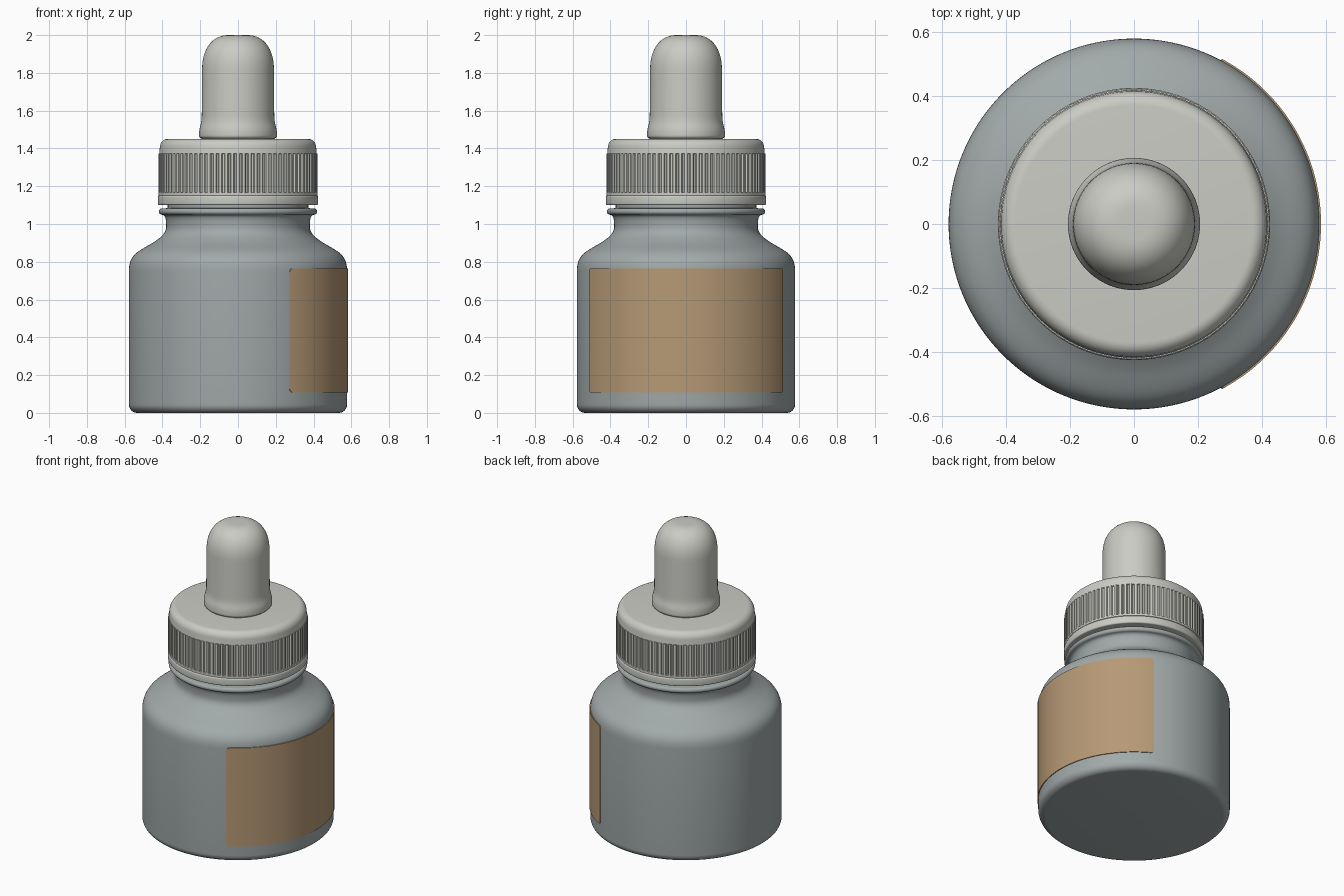
import bpy, bmesh, math

if "Cube" in bpy.data.objects:
    bpy.data.objects.remove(bpy.data.objects["Cube"])

def finish(name, bm, angle=35, color=None):
    bmesh.ops.recalc_face_normals(bm, faces=bm.faces)
    me = bpy.data.meshes.new(name)
    bm.to_mesh(me)
    bm.free()
    ob = bpy.data.objects.new(name, me)
    bpy.context.collection.objects.link(ob)
    if color:
        mat = bpy.data.materials.new(name + "_color")
        mat.diffuse_color = color
        mat.use_nodes = True
        mat.node_tree.nodes["Principled BSDF"].inputs["Base Color"].default_value = mat.diffuse_color
        me.materials.append(mat)
    bpy.ops.object.select_all(action='DESELECT')
    ob.select_set(True)
    bpy.context.view_layer.objects.active = ob
    bpy.ops.object.shade_smooth_by_angle(angle=math.radians(angle))
    return ob

def arc(cx, cz, rx, rz, a0, a1, n=8):
    angs = [math.radians(a0 + (a1 - a0) * i / n) for i in range(n + 1)]
    return [(cx + rx * math.cos(a), cz + rz * math.sin(a)) for a in angs]

def lathe(name, profile, seg=128, color=None):
    """Revolve (radius, z) points around z; r = 0 ends become poles."""
    bm = bmesh.new()
    rings = []
    for r, z in profile:
        if r < 1e-5:
            rings.append([bm.verts.new((0, 0, z))])
        else:
            rings.append([bm.verts.new((r * math.cos(math.tau * i / seg),
                                        r * math.sin(math.tau * i / seg), z)) for i in range(seg)])
    for a, b in zip(rings, rings[1:]):
        for i in range(seg):
            j = (i + 1) % seg
            vs = [a[i % len(a)], a[j % len(a)], b[j % len(b)], b[i % len(b)]]
            bm.faces.new(list(dict.fromkeys(vs)))
    return finish(name, bm, color=color)

def bezier(p0, p1, p2, p3, n=14):
    return [tuple((1-t)**3*a + 3*t*(1-t)**2*b + 3*t*t*(1-t)*c + t**3*d
                  for a, b, c, d in zip(p0, p1, p2, p3)) for t in (i / n for i in range(n + 1))]

# Bottle body: rounded foot, straight wall, S-curved shoulder, neck with flange
R = 0.578
body = [(0, 0)] + arc(R - 0.045, 0.045, 0.045, 0.045, -90, 0)
body += bezier((R, 0.75), (R, 0.84), (0.525, 0.857), (0.46, 0.895))
body += bezier((0.46, 0.895), (0.405, 0.93), (0.382, 0.95), (0.38, 0.985))[1:]
body += bezier((0.38, 0.985), (0.38, 1.03), (0.385, 1.047), (0.405, 1.05), 8)[1:]
body += arc(0.405, 1.066, 0.014, 0.016, -90, 90)
body += [(0.372, 1.084), (0.372, 1.25), (0, 1.25)]
lathe("bottle_body", body, color=(0.36, 0.40, 0.40, 1))

# Tamper ring below the cap
ring = [(0.375, 1.1)] + arc(0.415, 1.108, 0.009, 0.008, -90, 0, 4)
ring += arc(0.415, 1.143, 0.009, 0.008, 0, 90, 4) + [(0.375, 1.151), (0.375, 1.1)]
CREAM = (0.60, 0.60, 0.56, 1)
lathe("tamper_ring", ring, color=CREAM)

# Cap core with rounded top edge
cap = [(0, 1.148), (0.412, 1.148), (0.421, 1.152), (0.421, 1.166), (0.412, 1.168), (0.412, 1.37), (0.417, 1.372), (0.414, 1.405)]
cap += arc(0.370, 1.405, 0.044, 0.046, 0, 90)[1:] + [(0, 1.451)]
lathe("cap", cap, color=CREAM)

# Grip ribs around the cap
bm = bmesh.new()
RIBS = 84
step = math.tau / RIBS
for k in range(RIBS):
    cols = []
    for r, f in ((0.408, -0.42), (0.421, -0.22), (0.421, 0.22), (0.408, 0.42)):
        a = (k + f) * step
        cols.append([bm.verts.new((r * math.cos(a), r * math.sin(a), z)) for z in (1.164, 1.374)])
    for i in range(4):
        a, b = cols[i], cols[(i + 1) % 4]
        bm.faces.new((a[0], b[0], b[1], a[1]))
    bm.faces.new([c[0] for c in cols])
    bm.faces.new([c[1] for c in cols])
finish("cap_ribs", bm, 25, CREAM)

# Rubber dropper bulb with flared base and soft dome
bulb = [(0, 1.445), (0.195, 1.445)] + arc(0.191, 1.469, 0.015, 0.016, -80, 0, 6)
bulb += bezier((0.206, 1.475), (0.206, 1.52), (0.192, 1.52), (0.192, 1.58), 10)
bulb += bezier((0.190, 1.82), (0.190, 1.93), (0.135, 2.0), (0.05, 2.0), 16) + [(0, 2.0)]
lathe("dropper_bulb", bulb, 96, CREAM)

# Curved label wrapping the +x side, with rounded corners
bm = bmesh.new()
HALF, Z0, Z1, C, RO, RI = math.radians(62), 0.108, 0.765, 0.022, 0.583, 0.572
edge = [C * (1 - math.cos(math.radians(15 * i))) for i in range(7)]
offs = [-HALF + e / RO for e in edge]
mid = [-HALF + C / RO + (2 * HALF - 2 * C / RO) * i / 48 for i in range(1, 48)]
angles = offs + mid + [-a for a in reversed(offs)]
cols = []
for a in angles:
    d = max(0, C - (HALF - abs(a)) * RO)
    inset = C - math.sqrt(max(0, C * C - d * d))
    cols.append([bm.verts.new((r * math.cos(a), r * math.sin(a), z)) for r, z in
                 ((RI, Z0 + inset), (RO, Z0 + inset), (RO, Z1 - inset), (RI, Z1 - inset))])
for a, b in zip(cols, cols[1:]):
    for i in range(4):
        j = (i + 1) % 4
        bm.faces.new((a[i], b[i], b[j], a[j]))
bm.faces.new(cols[0])
bm.faces.new(cols[-1])
finish("label", bm, color=(0.47, 0.32, 0.18, 1))
